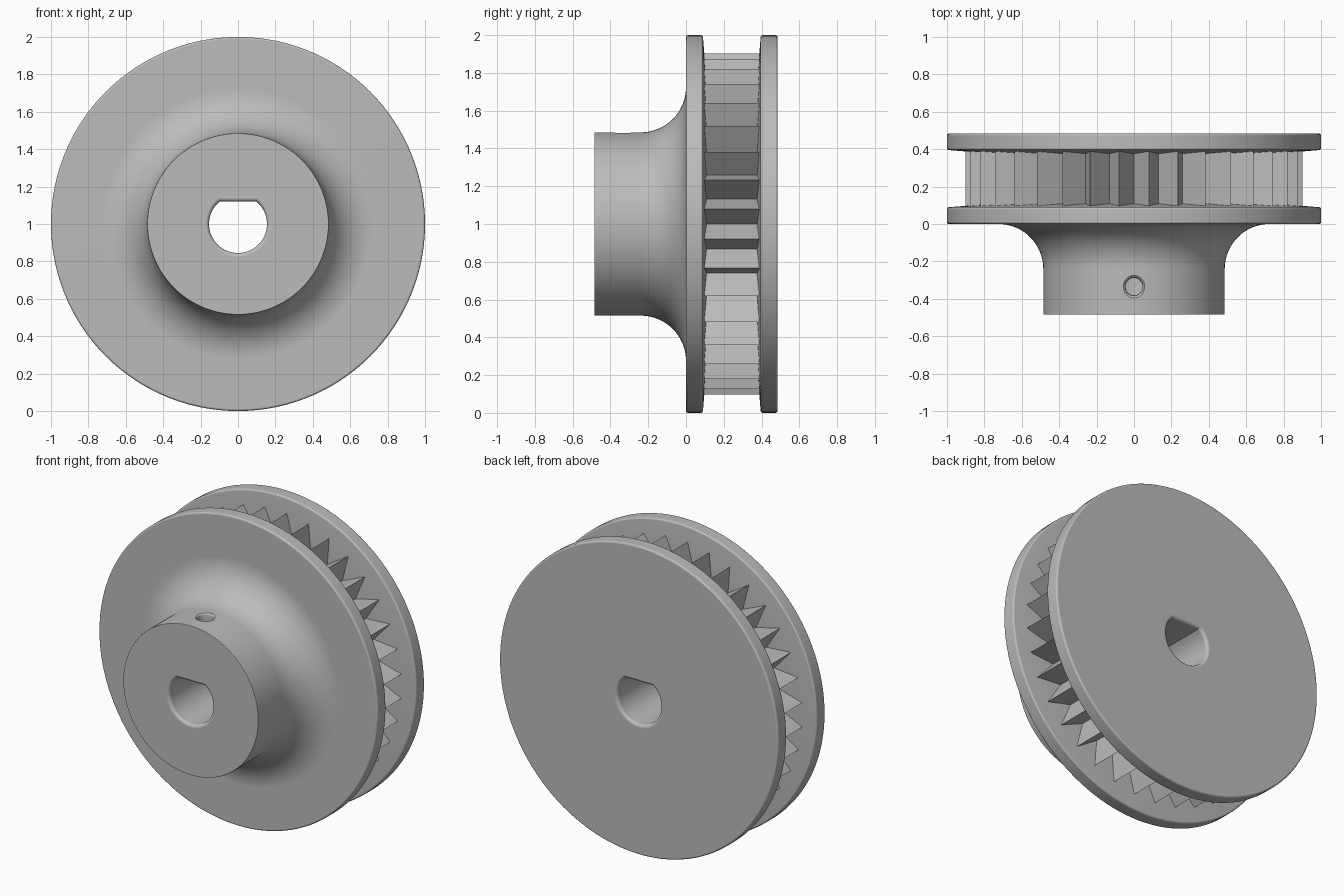
import bpy
import bmesh
from math import sin, cos, pi, asin, radians

if "Cube" in bpy.data.objects:
    bpy.data.objects.remove(bpy.data.objects["Cube"])

grey = bpy.data.materials.new("plain grey metal")
grey.use_nodes = True
GREY = (0.5, 0.5, 0.5, 1)
grey.diffuse_color = GREY
grey.node_tree.nodes["Principled BSDF"].inputs["Base Color"].default_value = GREY


def loft(name, rings):
    """Skin a list of equal-length point rings and cap both ends."""
    bm = bmesh.new()
    loops = [[bm.verts.new(p) for p in ring] for ring in rings]
    n = len(loops[0])
    for a, b in zip(loops, loops[1:]):
        for i in range(n):
            j = (i + 1) % n
            bm.faces.new((a[i], a[j], b[j], b[i]))
    bm.faces.new(loops[0])
    bm.faces.new(loops[-1])
    bmesh.ops.recalc_face_normals(bm, faces=bm.faces)
    mesh = bpy.data.meshes.new(name)
    bm.to_mesh(mesh)
    bm.free()
    mesh.materials.append(grey)
    obj = bpy.data.objects.new(name, mesh)
    bpy.context.collection.objects.link(obj)
    return obj


def lathe(name, profile, n=120):
    """Revolve (radius, y) points around the wheel axis."""
    return loft(name, [[(r * cos(2 * pi * i / n), y, 1 + r * sin(2 * pi * i / n))
                        for i in range(n)] for r, y in profile])


def arc(cr, cy, rad, start, end, steps):
    """Arc of (radius, y) points, angles in degrees."""
    angles = [radians(start + (end - start) * i / steps) for i in range(steps + 1)]
    return [(cr + rad * cos(a), cy + rad * sin(a)) for a in angles]


def d_ring(y, grow):
    """D-shaped outline with its flat at the top."""
    r, flat = 0.155 + grow, 0.12 + grow
    a0 = asin(flat / r)
    start, sweep = pi - a0, pi + 2 * a0
    return [(r * cos(start + sweep * i / 64), y, 1 + r * sin(start + sweep * i / 64))
            for i in range(65)]


HUB, FRONT, BACK, RIM, FIL = 0.485, -0.485, 0.485, 1.0, 0.24
ROUND = 0.012

# Hub sweeping into the front flange
front_part = lathe("hub_and_front_flange",
    arc(HUB - 0.005, FRONT + 0.005, 0.005, -90, 0, 2)
    + arc(HUB + FIL, -FIL, FIL, 180, 90, 16)
    + arc(RIM - ROUND, ROUND, ROUND, -90, 0, 4)
    + arc(RIM - ROUND, 0.09 - ROUND, ROUND, 0, 80, 4)
    + [(0.72, 0.112)])

# Back flange
back_part = lathe("back_flange",
    [(0.72, 0.373)]
    + arc(RIM - ROUND, 0.395 + ROUND, ROUND, -80, 0, 4)
    + arc(RIM - ROUND, BACK - ROUND, ROUND, 0, 90, 4))

# Ring of pointed teeth, one every ten degrees
TEETH = 36
outline = []
for i in range(2 * TEETH):
    a = pi * i / TEETH
    r = 0.905 if i % 2 else 0.755
    outline.append((r * cos(a), 1 + r * sin(a)))
tooth_part = loft("toothed_ring", [[(x, y, z) for x, z in outline] for y in (0.095, 0.39)])

# Bore cutter with rounded mouths at both ends
EDGE = 0.02
mouth = [(EDGE * (1 - cos(t * pi / 8)), EDGE * (1 - sin(t * pi / 8))) for t in range(5)]
sections = [(FRONT - 0.02, EDGE)]
sections += [(FRONT + EDGE - EDGE * cos(t * pi / 8), EDGE * (1 - sin(t * pi / 8)))
             for t in range(5)]
sections += [(-y, g) for y, g in reversed(sections)]
bore = loft("bore_cutter", [d_ring(y, g) for y, g in sections])

# Set screw hole cutter, flared at the hub surface
screw = loft("screw_hole_cutter",
    [[(r * cos(2 * pi * i / 32), -0.335 + r * sin(2 * pi * i / 32), z) for i in range(32)]
     for r, z in ((0.046, 1.0), (0.046, 1.465), (0.05, 1.476), (0.06, 1.484), (0.06, 1.55))])


def cut(obj, cutter):
    bpy.context.view_layer.objects.active = obj
    mod = obj.modifiers.new("cut", "BOOLEAN")
    mod.operation = "DIFFERENCE"
    mod.solver = "EXACT"
    mod.object = cutter
    bpy.ops.object.modifier_apply(modifier=mod.name)


for part in (front_part, tooth_part, back_part):
    cut(part, bore)
cut(front_part, screw)
for cutter in (bore, screw):
    bpy.data.objects.remove(cutter)

# Smooth curved surfaces, keep edges and flats crisp
for part in (front_part, tooth_part, back_part):
    bpy.ops.object.select_all(action="DESELECT")
    part.select_set(True)
    bpy.context.view_layer.objects.active = part
    bpy.ops.object.shade_smooth_by_angle(angle=radians(30))
    weighted = part.modifiers.new("weighted_normals", "WEIGHTED_NORMAL")
    weighted.keep_sharp = True
